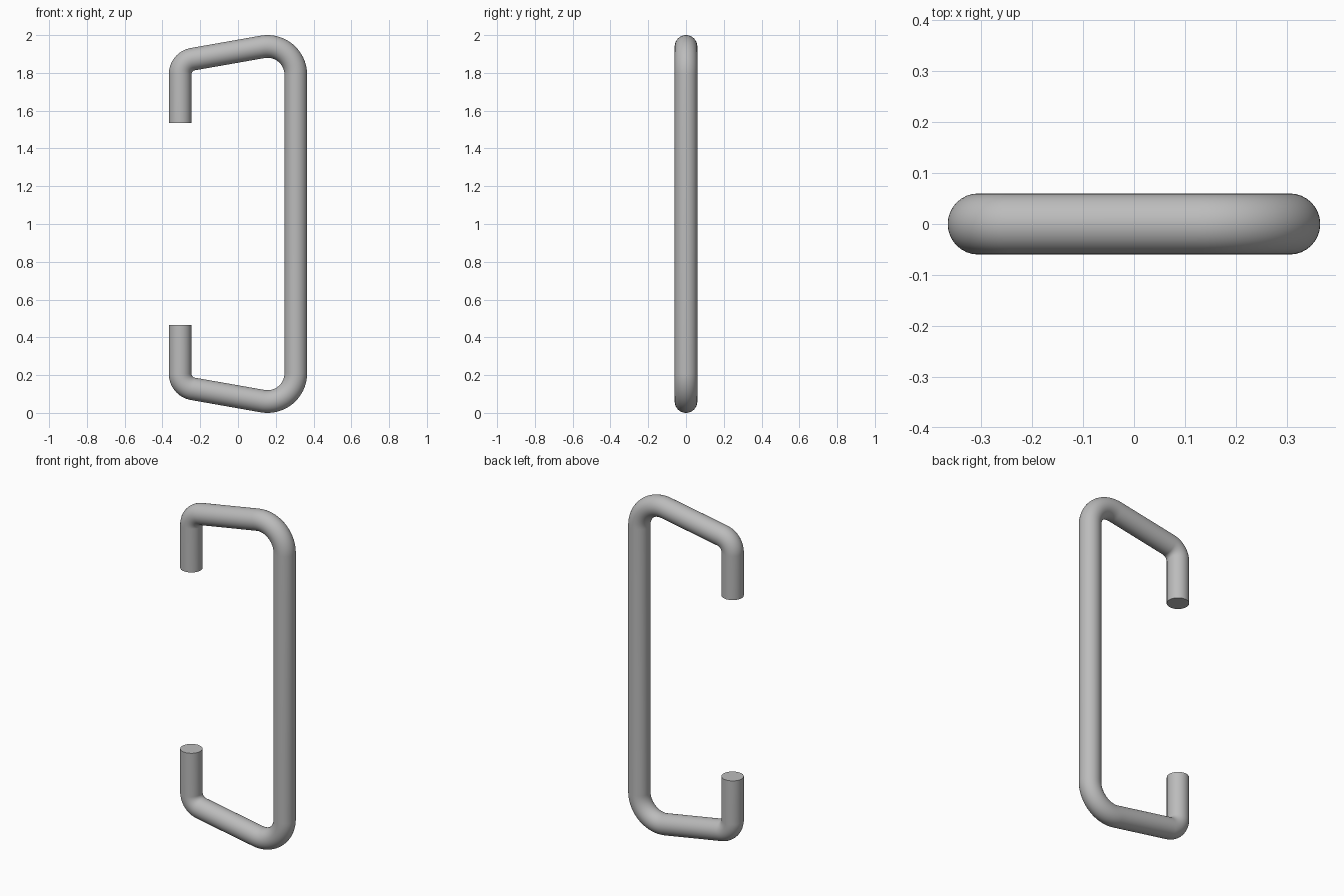
import bpy
from math import sin, cos, radians

cube = bpy.data.objects.get("Cube")
if cube:
    bpy.data.objects.remove(cube, do_unlink=True)

TUBE = 0.06
HALF = 0.306        # grip and mounting ends sit at +/- this x
SLOPE = 10          # arm tilt in degrees
GRIP_BEND, END_BEND = 0.15, 0.08


def arc(cx, cz, radius, start, end, steps):
    """Points of a bend in the xz plane."""
    angles = [radians(start + (end - start) * i / steps) for i in range(steps + 1)]
    return [(cx + radius * cos(a), cz + radius * sin(a)) for a in angles]


# Upper half of the centre line: grip bend, sloping arm, end bend, mounting end
grip_bend = arc(HALF - GRIP_BEND, 2 - TUBE - GRIP_BEND, GRIP_BEND, 0, 90 + SLOPE, 20)
end_bend = arc(-HALF + END_BEND, 0, END_BEND, 90 + SLOPE, 180, 16)
run = grip_bend[-1][0] - end_bend[0][0]
lift = grip_bend[-1][1] - run * sin(radians(SLOPE)) / cos(radians(SLOPE)) - end_bend[0][1]
upper = grip_bend + [(x, z + lift) for x, z in end_bend] + [(-HALF, 1.536)]

# Mirror about mid height for the lower half
path = [(x, 2 - z) for x, z in reversed(upper)] + upper

# Sweep a round tube along the path
curve = bpy.data.curves.new("pull_handle", "CURVE")
curve.dimensions = "3D"
curve.bevel_depth = TUBE
curve.bevel_resolution = 14
curve.use_fill_caps = True
spline = curve.splines.new("POLY")
spline.points.add(len(path) - 1)
for point, (x, z) in zip(spline.points, path):
    point.co = (x, 0, z, 1)

handle = bpy.data.objects.new("pull_handle", curve)
bpy.context.collection.objects.link(handle)
bpy.ops.object.select_all(action="DESELECT")
handle.select_set(True)
bpy.context.view_layer.objects.active = handle
bpy.ops.object.convert(target="MESH")
handle = bpy.context.object
bpy.ops.object.shade_smooth_by_angle(angle=radians(40))

# Brushed metal grey
grey = bpy.data.materials.new("metal_grey")
grey.use_nodes = True
color = (0.5, 0.5, 0.5, 1)
grey.diffuse_color = color
grey.node_tree.nodes["Principled BSDF"].inputs["Base Color"].default_value = color
handle.data.materials.clear()
handle.data.materials.append(grey)
